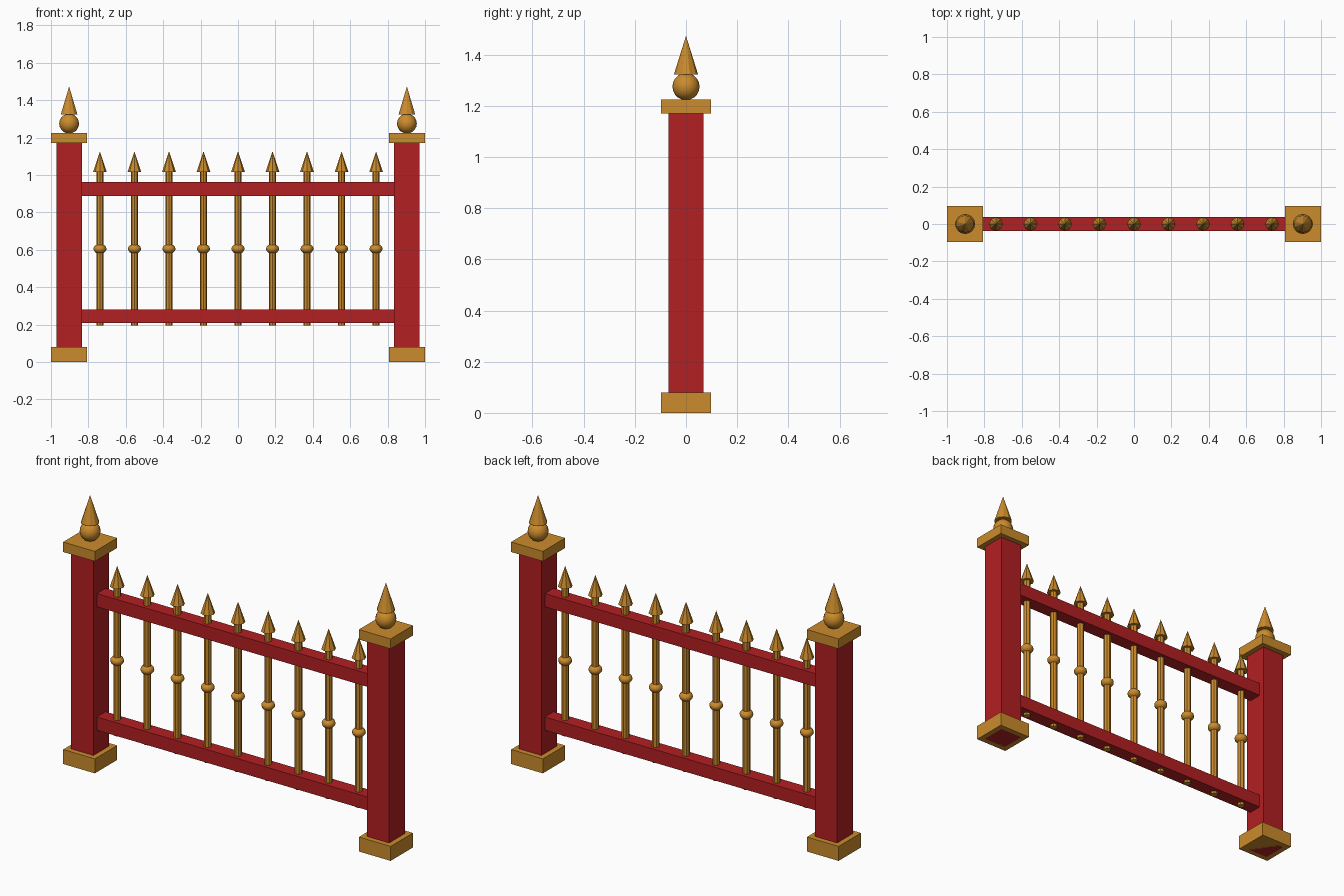
import bpy, math

if "Cube" in bpy.data.objects:
    bpy.data.objects.remove(bpy.data.objects["Cube"])


def material(name, color):
    m = bpy.data.materials.new(name)
    m.diffuse_color = (*color, 1)
    m.use_nodes = True
    m.node_tree.nodes["Principled BSDF"].inputs["Base Color"].default_value = m.diffuse_color
    return m


RED = material("red paint", (0.45, 0.014, 0.016))
GOLD = material("gold", (0.60, 0.26, 0.025))


def finish(name, mat, smooth=None):
    o = bpy.context.object
    o.name = name
    o.data.materials.append(mat)
    if smooth:
        bpy.ops.object.shade_smooth_by_angle(angle=math.radians(smooth))
    return o


def box(name, mat, x, z0, z1, wx, wy):
    bpy.ops.mesh.primitive_cube_add(size=1, location=(x, 0, (z0 + z1) / 2))
    o = finish(name, mat)
    o.scale = (wx, wy, z1 - z0)


def cone(name, x, z0, z1, r0, r1, sides):
    bpy.ops.mesh.primitive_cone_add(vertices=sides, radius1=r0, radius2=r1,
                                    depth=z1 - z0, location=(x, 0, (z0 + z1) / 2))
    finish(name, GOLD)


def ball(name, x, z, r, squash, segs, rings):
    bpy.ops.mesh.primitive_uv_sphere_add(segments=segs, ring_count=rings, radius=r,
                                         location=(x, 0, z))
    o = finish(name, GOLD, 40)
    o.scale.z = squash


# Posts with base, cap and finial
for side, x in (("left", -0.903), ("right", 0.903)):
    box(side + "_post", RED, x, 0.0, 1.17, 0.136, 0.136)
    box(side + "_base", GOLD, x, 0.0, 0.08, 0.194, 0.194)
    box(side + "_cap", GOLD, x, 1.17, 1.225, 0.194, 0.194)
    ball(side + "_finial_ball", x, 1.275, 0.053, 1, 16, 10)
    cone(side + "_finial_spike", x, 1.323, 1.473, 0.047, 0, 10)

# Horizontal rails
for name, z in (("lower_rail", 0.208), ("upper_rail", 0.889)):
    box(name, RED, 0, z, z + 0.073, 1.70, 0.076)

# Balusters with collar and spear tip
for i in range(9):
    x = (i - 4) * 0.1845
    cone(f"baluster_{i + 1}", x, 0.194, 1.03, 0.0195, 0.0195, 8)
    ball(f"baluster_collar_{i + 1}", x, 0.605, 0.035, 0.76, 12, 8)
    cone(f"spear_tip_{i + 1}", x, 1.015, 1.126, 0.037, 0, 8)
